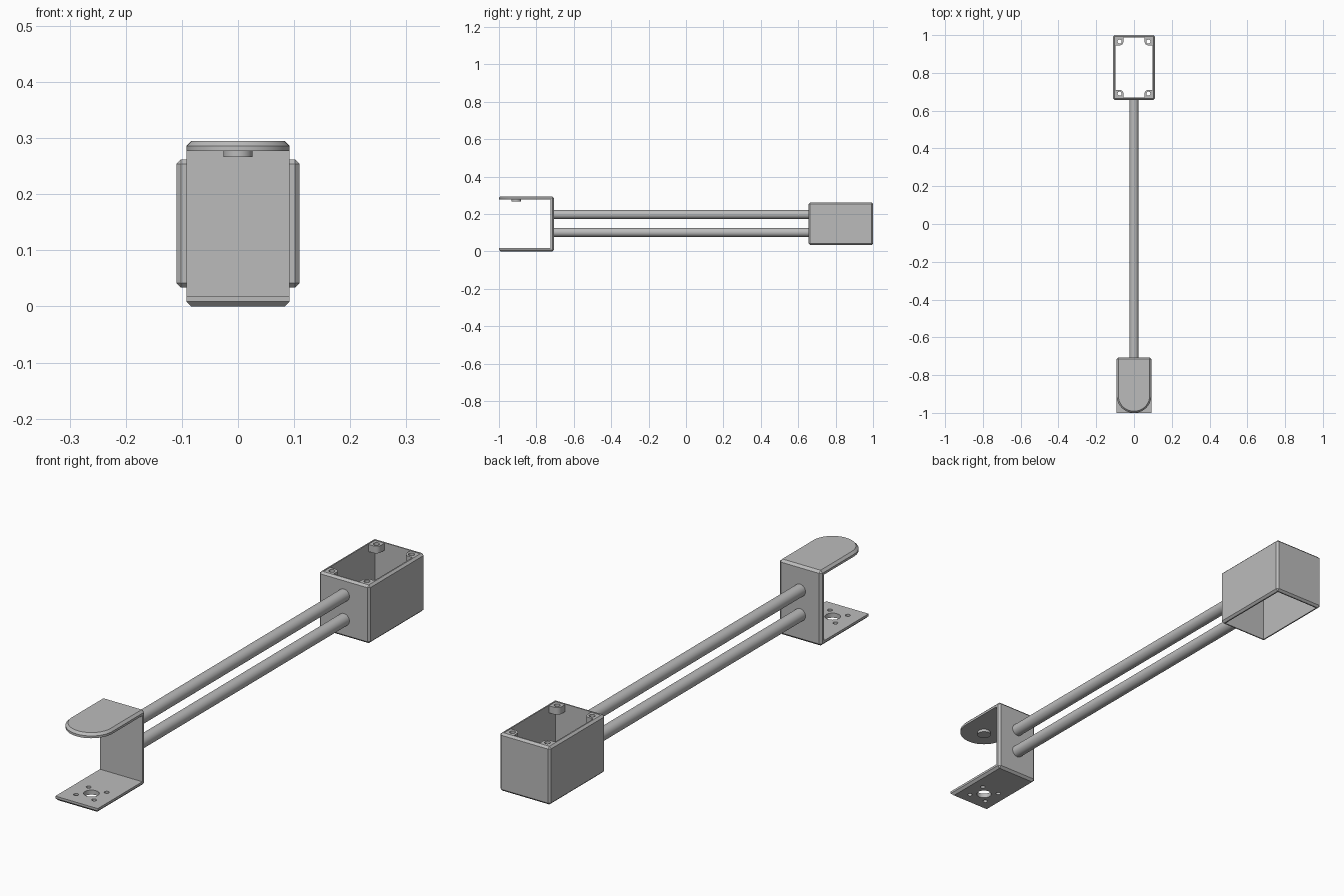
import bpy, bmesh, math
from mathutils import Matrix, Vector

cube = bpy.data.objects.get("Cube")
if cube:
    bpy.data.objects.remove(cube, do_unlink=True)

grey = bpy.data.materials.new("plain grey")
grey.use_nodes = True
grey.diffuse_color = (0.5, 0.5, 0.5, 1)
grey.node_tree.nodes["Principled BSDF"].inputs["Base Color"].default_value = (0.5, 0.5, 0.5, 1)

W, T, C = 0.092, 0.018, 0.009        # bracket half width, plate thickness, chamfer
BACK, FRONT, TOP = -0.706, -1.0, 0.295
AXIS_Y = FRONT + W                   # centre of clamp pad, holes and rounded end
MID = TOP / 2


def finish(bm, name):
    bmesh.ops.recalc_face_normals(bm, faces=bm.faces)
    mesh = bpy.data.meshes.new(name)
    bm.to_mesh(mesh)
    bm.free()
    mesh.materials.append(grey)
    obj = bpy.data.objects.new(name, mesh)
    bpy.context.collection.objects.link(obj)
    return obj


def prism(name, outline, z0, z1, chamfer=None, width=C):
    """Extrude an outline; chamfer edges whose midpoint and direction pass a rule."""
    bm = bmesh.new()
    base = bm.faces.new([bm.verts.new((x, y, z0)) for x, y in outline])
    up = bmesh.ops.extrude_face_region(bm, geom=[base])["geom"]
    bmesh.ops.translate(bm, vec=(0, 0, z1 - z0),
                        verts=[v for v in up if isinstance(v, bmesh.types.BMVert)])
    if chamfer:
        edges = [e for e in bm.edges
                 if chamfer((e.verts[0].co + e.verts[1].co) / 2)]
        bmesh.ops.bevel(bm, geom=edges, offset=width, segments=1, affect='EDGES')
    return finish(bm, name)


def rect(x0, x1, y0, y1):
    return [(x0, y0), (x1, y0), (x1, y1), (x0, y1)]


def arc(cx, cy, r, a0, a1, n):
    return [(cx + r * math.cos(math.radians(a0 + (a1 - a0) * i / n)),
             cy + r * math.sin(math.radians(a0 + (a1 - a0) * i / n))) for i in range(n + 1)]


def cylinder(name, r, length, centre, axis='Z', sides=32):
    bm = bmesh.new()
    turn = Matrix.Rotation(math.pi / 2, 4, 'X') if axis == 'Y' else Matrix()
    bmesh.ops.create_cone(bm, cap_ends=True, segments=sides, radius1=r, radius2=r,
                          depth=length, matrix=Matrix.Translation(centre) @ turn)
    return finish(bm, name)


def cut(obj, cutter):
    mod = obj.modifiers.new("cut", 'BOOLEAN')
    mod.operation, mod.solver, mod.object = 'DIFFERENCE', 'EXACT', cutter
    bpy.context.view_layer.objects.active = obj
    bpy.ops.object.modifier_apply(modifier=mod.name)
    bpy.data.objects.remove(cutter, do_unlink=True)


def smooth(obj):
    bpy.ops.object.select_all(action='DESELECT')
    obj.select_set(True)
    bpy.context.view_layer.objects.active = obj
    bpy.ops.object.shade_smooth_by_angle(angle=math.radians(30))


def back_corner(m):
    return abs(m.x) > W - 0.001 and m.y > BACK - 0.001


# C-shaped clamp bracket: square lower jaw and rounded upper jaw
lower = prism("lower_jaw", rect(-W, W, FRONT, BACK), 0, MID,
              lambda m: m.z < 0.001 or (back_corner(m) and m.z < MID - 0.001))
upper = prism("upper_jaw", [(W, BACK), (-W, BACK)] + arc(0, AXIS_Y, W, 180, 360, 32),
              MID, TOP,
              lambda m: m.z > TOP - 0.001 or (back_corner(m) and m.z > MID + 0.001))
for jaw in (lower, upper):
    cut(jaw, prism("jaw_gap", rect(-1, 1, FRONT - 1, BACK - T), T, TOP - T))

# Screw holes in the lower jaw
cut(lower, cylinder("large_hole", 0.028, 0.2, (0, AXIS_Y, 0)))
for sx in (-1, 1):
    for sy in (-1, 1):
        cut(lower, cylinder("small_hole", 0.009, 0.2,
                            (sx * 0.039, AXIS_Y + sy * 0.039, 0), sides=20))

# Round pad under the upper jaw
pad = cylinder("clamp_pad", 0.026, 0.014, (0, AXIS_Y, TOP - T - 0.004))

# Two parallel rods
rods = [cylinder(name, 0.024, 1.368, (0, -0.024, z), 'Y')
        for name, z in (("lower_rod", 0.102), ("upper_rod", 0.198))]

# Open rectangular housing
HX, Y0, Y1, Z0, Z1, WALL = 0.11, 0.656, 1.0, 0.034, 0.262, 0.013
housing = prism("housing", rect(-HX, HX, Y0, Y1), Z0, Z1, lambda m: True, 0.008)
cut(housing, prism("housing_gap", rect(-HX + WALL, HX - WALL, Y0 + WALL, Y1 - WALL), -1, 1))

# Screw tabs in the four upper corners of the housing
tabs = []
for sx, side in ((-1, "right"), (1, "left")):
    for sy, end in ((-1, "front"), (1, "back")):
        ox, oy = sx * HX, (Y0 + Y1) / 2 + sy * (Y1 - Y0) / 2
        shape = [(0.010, 0.010), (0.054, 0.010)] + arc(0.034, 0.034, 0.02, 0, 90, 8) + [(0.010, 0.054)]
        tab = prism(f"{end}_{side}_tab", [(ox - sx * a, oy - sy * b) for a, b in shape],
                    Z1 - 0.03, Z1 - 0.002)
        cut(tab, cylinder("tab_hole", 0.011, 1, (ox - sx * 0.034, oy - sy * 0.034, Z1), sides=20))
        tabs.append(tab)

for obj in [lower, upper, pad] + rods + tabs:
    smooth(obj)
